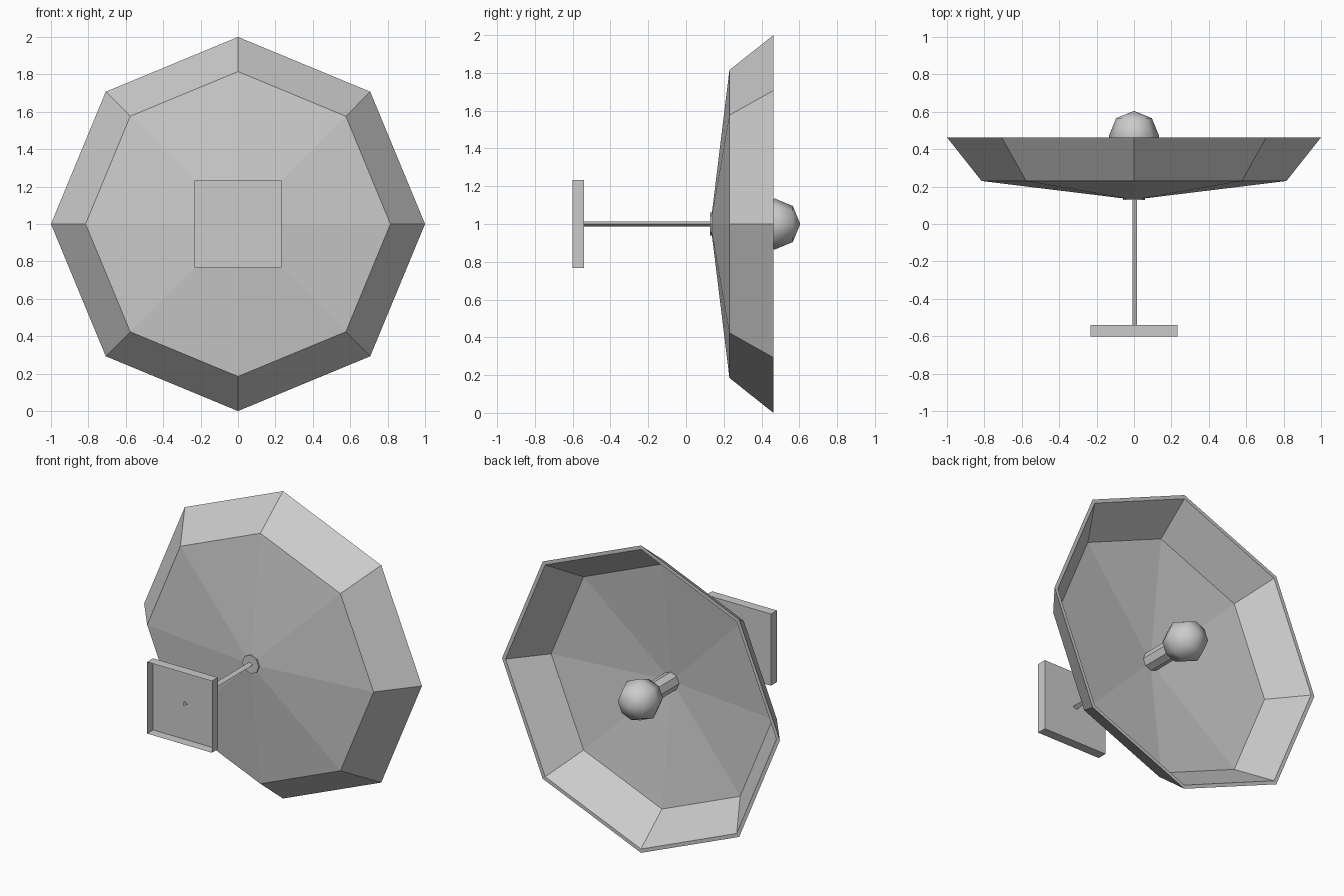
import bpy, bmesh
from math import cos, sin, pi
from mathutils import Matrix

AXIS_Z = 1.0  # height of the dish axis

if "Cube" in bpy.data.objects:
    bpy.data.objects.remove(bpy.data.objects["Cube"], do_unlink=True)

grey = bpy.data.materials.new("light_grey")
grey.use_nodes = True
colour = (0.6, 0.6, 0.6, 1)
grey.diffuse_color = colour
grey.node_tree.nodes["Principled BSDF"].inputs["Base Color"].default_value = colour


def finish(name, bm, smooth=False):
    mesh = bpy.data.meshes.new(name)
    for f in bm.faces:
        f.smooth = smooth
    bm.to_mesh(mesh)
    bm.free()
    mesh.materials.append(grey)
    obj = bpy.data.objects.new(name, mesh)
    bpy.context.collection.objects.link(obj)
    return obj


def lathe(name, profile, sides, smooth=False):
    """Turn (radius, y) points around the horizontal dish axis."""
    bm = bmesh.new()
    rings = []
    for r, y in profile:
        if r == 0:
            rings.append([bm.verts.new((0, y, AXIS_Z))] * sides)
        else:
            rings.append([bm.verts.new((r * cos(2 * pi * k / sides), y,
                                        AXIS_Z + r * sin(2 * pi * k / sides)))
                          for k in range(sides)])
    for a, b in zip(rings, rings[1:]):
        for k in range(sides):
            j = (k + 1) % sides
            corners = list(dict.fromkeys((a[k], a[j], b[j], b[k])))
            bm.faces.new(corners)
    bmesh.ops.recalc_face_normals(bm, faces=bm.faces[:])
    return finish(name, bm, smooth)


# Eight-sided dish with a thin wall and a flat rim
lathe("dish", [(0, 0.13), (0.815, 0.23), (1.0, 0.463), (0.975, 0.463),
               (0.797, 0.248), (0, 0.15)], 8)

# Feed stem and ball inside the dish
lathe("feed_stem", [(0, 0.128), (0.06, 0.128), (0.06, 0.36), (0, 0.36)], 8)
R, C = 0.135, 0.47
lathe("feed_ball", [(0, C - R)] +
      [(R * sin(pi * i / 4), C - R * cos(pi * i / 4)) for i in (1, 2, 3)] +
      [(0, C + R)], 8, smooth=True)

# Three-sided rod reaching forward to the tray
lathe("support_rod", [(0, -0.547), (0.016, -0.547), (0.016, 0.14), (0, 0.14)], 3)

# Shallow square tray, open at the front
bm = bmesh.new()
bmesh.ops.create_cube(bm, size=1, matrix=Matrix.Translation((0, -0.571, AXIS_Z))
                      @ Matrix.Diagonal((0.466, 0.062, 0.466, 1)))
front = [f for f in bm.faces if f.normal.y < -0.9]
bmesh.ops.delete(bm, geom=front, context="FACES")
finish("mounting_tray", bm)
